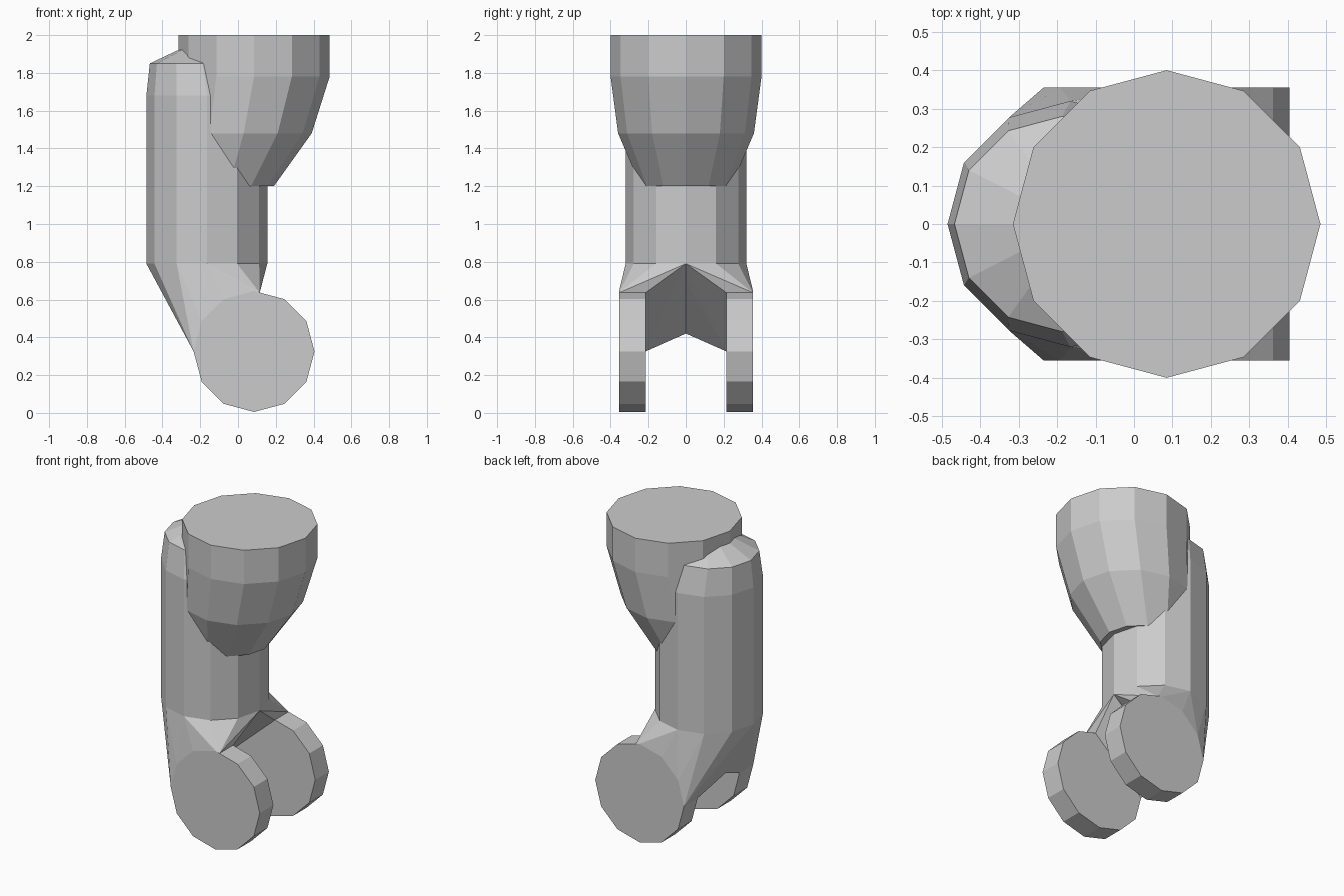
import bpy, bmesh
from math import sin, cos, pi, radians

if "Cube" in bpy.data.objects:
    bpy.data.objects.remove(bpy.data.objects["Cube"])

SIDES = 12


def finish(name, bm):
    bmesh.ops.recalc_face_normals(bm, faces=bm.faces)
    me = bpy.data.meshes.new(name)
    bm.to_mesh(me)
    bm.free()
    ob = bpy.data.objects.new(name, me)
    bpy.context.collection.objects.link(ob)
    return ob


def loft(name, stations, place, cap_first=True, cap_last=True):
    """Skin 12-sided rings; each station is (centre, radius, offset)."""
    bm = bmesh.new()
    rings = [[bm.verts.new(place(c + r * cos(2 * pi * i / SIDES),
                                 r * sin(2 * pi * i / SIDES), h))
              for i in range(SIDES)] for c, r, h in stations]
    for a, b in zip(rings, rings[1:]):
        for i in range(SIDES):
            j = (i + 1) % SIDES
            bm.faces.new((a[i], a[j], b[j], b[i]))
    if cap_first:
        bm.faces.new(rings[0])
    if cap_last:
        bm.faces.new(rings[-1])
    return finish(name, bm)


def upright(u, v, h):
    return (u, v, h)


def sideways(u, v, h):
    return (u, h, v + WHEEL_Z)


# Main column with a domed top
BODY_X, BODY_R, BODY_Z = -0.165, 0.32, 0.79
loft("column", [(BODY_X, BODY_R, BODY_Z), (BODY_X, BODY_R, 1.68),
                (-0.187, 0.28, 1.85), (-0.165, 0.09, 1.95)],
     upright, cap_first=False)

# Flared cup that leans into the column as it narrows
loft("cup", [(-0.05, 0.24, 1.2), (0.03, 0.36, 1.48),
             (0.085, 0.4, 1.78), (0.085, 0.4, 2.0)], upright)

# Pair of side discs and the legs that join them to the column
WHEEL_X, WHEEL_Z, WHEEL_R = 0.085, 0.325, 0.32
INNER, OUTER = 0.215, 0.355
for label, s in (("front", -1), ("back", 1)):
    loft(label + "_disc", [(WHEEL_X, WHEEL_R, s * INNER),
                           (WHEEL_X, WHEEL_R, s * OUTER)], sideways)

    # Half of the column's rim
    pts = [(BODY_X + BODY_R * cos(pi * i / 6), s * BODY_R * sin(pi * i / 6), BODY_Z)
           for i in range(7)]
    # Upper back quarter of the disc rim
    for y in (INNER, OUTER):
        pts += [(WHEEL_X + WHEEL_R * cos(radians(a)), s * y,
                 WHEEL_Z + WHEEL_R * sin(radians(a))) for a in (90, 120, 150, 180)]
        pts.append((0.115, s * y, 0.636))
    # Arch between the two legs
    pts += [(0.05, 0, 0.70), (-0.285, 0, 0.42)]

    bm = bmesh.new()
    for p in pts:
        bm.verts.new(p)
    bmesh.ops.convex_hull(bm, input=bm.verts)
    bmesh.ops.recalc_face_normals(bm, faces=bm.faces)
    # Open the leg where it meets the column and the other leg
    hidden = [f for f in bm.faces
              if all(v.co.z > BODY_Z - 0.001 for v in f.verts)
              or all(abs(v.co.y) < 0.001 for v in f.verts)]
    bmesh.ops.delete(bm, geom=hidden, context='FACES')
    finish(label + "_leg", bm)
